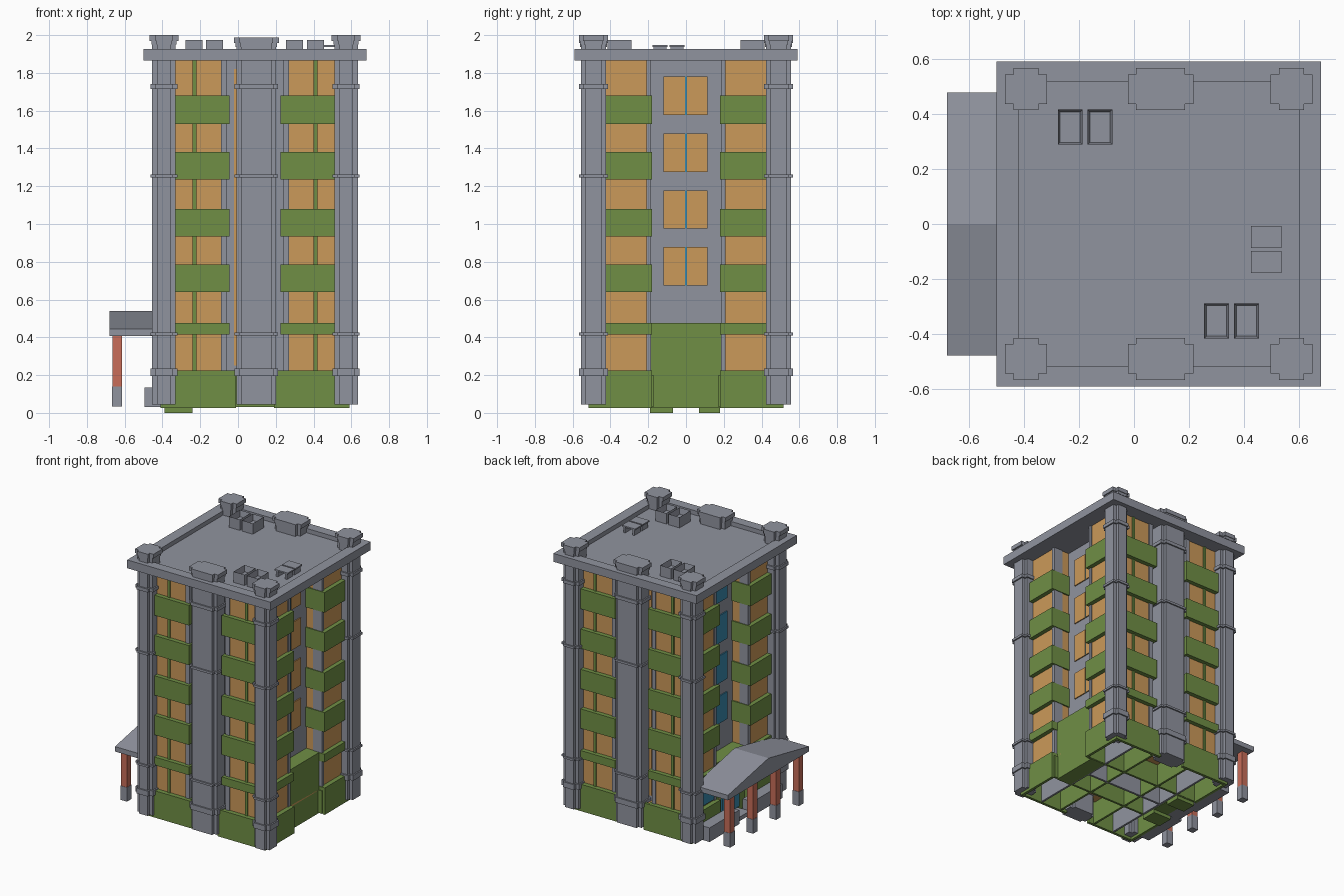
import bpy, bmesh


def material(name, r, g, b):
    m = bpy.data.materials.new(name)
    m.diffuse_color = (r, g, b, 1)
    return m


GRAY = material("concrete_gray", 0.28, 0.295, 0.345)
ORANGE = material("window_orange", 0.60, 0.32, 0.10)
GREEN = material("panel_green", 0.16, 0.275, 0.06)
RED = material("pillar_red", 0.58, 0.155, 0.10)
BLUE = material("glass_blue", 0.04, 0.25, 0.42)

CX = 0.09  # the tower is centred on this x


def finish(name, bm, mat):
    bmesh.ops.recalc_face_normals(bm, faces=bm.faces)
    me = bpy.data.meshes.new(name)
    bm.to_mesh(me)
    bm.free()
    me.materials.append(mat)
    ob = bpy.data.objects.new(name, me)
    bpy.context.collection.objects.link(ob)
    return ob


def add_box(bm, x0, x1, y0, y1, z0, z1):
    vs = [bm.verts.new((x, y, z)) for z in (z0, z1)
          for x, y in ((x0, y0), (x1, y0), (x1, y1), (x0, y1))]
    for f in ((3, 2, 1, 0), (4, 5, 6, 7), (0, 1, 5, 4),
              (1, 2, 6, 5), (2, 3, 7, 6), (3, 0, 4, 7)):
        bm.faces.new([vs[i] for i in f])


def boxes(name, mat, *items):
    bm = bmesh.new()
    for b in items:
        add_box(bm, *b)
    return finish(name, bm, mat)


def corner(sx, sy, u0, u1, v0, v1, z0, z1):
    """Box measured outward from the tower axis, mirrored to one quadrant."""
    xs = sorted((CX + sx * u0, CX + sx * u1))
    ys = sorted((sy * v0, sy * v1))
    return (*xs, *ys, z0, z1)


QUADS = [(sx, sy) for sx in (-1, 1) for sy in (-1, 1)]

# Central core with recessed walls on all four sides
boxes("core", GRAY, (-0.25, 0.43, -0.43, 0.43, 0.21, 1.88))

# Corner bays, pilasters, mullions and green balcony bands
BANDS = [(0.415, 0.475), (0.64, 0.785), (0.935, 1.08), (1.235, 1.38), (1.53, 1.68)]
for sx, sy in QUADS:
    boxes("bay_windows", ORANGE, corner(sx, sy, 0.155, 0.465, 0.19, 0.48, 0.2, 1.88))
    boxes("bay_pilasters", GRAY,
          corner(sx, sy, 0.15, 0.18, 0.42, 0.488, 0.2, 1.88),
          corner(sx, sy, 0.40, 0.473, 0.185, 0.21, 0.2, 1.88))
    boxes("bay_mullion", GREEN, corner(sx, sy, 0.31, 0.33, 0.47, 0.488, 0.2, 1.88))
    boxes("balcony_bands", GREEN,
          *[corner(sx, sy, 0.135, 0.497, 0.18, 0.513, a, b) for a, b in BANDS])
    # Ground floor plinth walls, open underneath
    boxes("plinth_walls", GREEN,
          corner(sx, sy, 0.10, 0.50, 0.495, 0.515, 0.025, 0.225),
          corner(sx, sy, 0.48, 0.50, 0.18, 0.515, 0.025, 0.225),
          corner(sx, sy, 0.135, 0.49, 0.18, 0.50, 0.2, 0.225))

# Green blocks filling the lower part of the side recesses
for sx in (-1, 1):
    xs = sorted((CX + sx * 0.33, CX + sx * 0.45))
    boxes("recess_block", GREEN, (*xs, -0.185, 0.185, 0.025, 0.475))

# Recess windows: orange on the right, blue on the left
for x0, x1, mat in ((0.428, 0.438, ORANGE), (-0.258, -0.248, BLUE)):
    boxes("recess_windows", mat,
          *[(x0, x1, y0, y1, z, z + 0.203) for z in (0.675, 0.975, 1.275, 1.577)
            for y0, y1 in ((-0.12, -0.006), (0.006, 0.115))])
    boxes("window_mullions", BLUE,
          *[(x0, x1 - 0.004, -0.006, 0.006, z, z + 0.203)
            for z in (0.675, 0.975, 1.275, 1.577)])
# Narrow windows beside the middle columns
for sy in (-1, 1):
    ys = sorted((sy * 0.428, sy * 0.437))
    boxes("slot_window", ORANGE, (-0.022, 0.10, *ys, 0.25, 1.82))


# Plus-shaped columns with bands and capitals
def plus(cx, cy, w, n, g, z0, z1):
    return [(cx - w - g, cx + w + g, cy - 0.045 - g, cy + 0.045 + g, z0, z1),
            (cx - n - g, cx + n + g, cy - 0.067 - g, cy + 0.067 + g, z0, z1)]


def column(name, cx, cy, w, n, top):
    items = plus(cx, cy, w, n, 0, 0.045, top - 0.03)
    for z0, z1 in ((0.195, 0.235), (0.41, 0.425), (1.245, 1.262), (1.715, 1.74)):
        items += plus(cx, cy, w, n, 0.01, z0, z1)
    items += plus(cx, cy, w, n, 0.004, top - 0.05, top - 0.03)
    items += plus(cx, cy, w + 0.005, n, 0.009, top - 0.03, top)
    boxes(name, GRAY, *items)


for sy in (-1, 1):
    for sx in (-1, 1):
        column("corner_column", CX + sx * 0.482, sy * 0.49, 0.062, 0.036, 2.0)
    column("middle_column", 0.097, sy * 0.49, 0.105, 0.08, 1.988)

# Roof slab and parapet
boxes("roof_deck", GRAY, (-0.49, 0.67, -0.58, 0.58, 1.868, 1.895))
boxes("parapet", GRAY,
      (-0.5, -0.42, -0.59, 0.59, 1.865, 1.927), (0.6, 0.68, -0.59, 0.59, 1.865, 1.927),
      (-0.42, 0.6, -0.59, -0.517, 1.865, 1.927), (-0.42, 0.6, 0.517, 0.59, 1.865, 1.927))

# Rooftop vent boxes with hollow tops
for x0, y0 in ((-0.277, 0.288), (-0.169, 0.288), (0.255, -0.416), (0.364, -0.416)):
    bm = bmesh.new()
    add_box(bm, x0, x0 + 0.09, y0, y0 + 0.128, 1.89, 1.975)
    top = max(bm.faces, key=lambda f: f.calc_center_median().z)
    bmesh.ops.inset_region(bm, faces=[top], thickness=0.013)
    bmesh.ops.inset_region(bm, faces=[top], thickness=0.012, depth=-0.045)
    finish("roof_vent", bm, GRAY)

# Low rooftop hatches on legs
for y0 in (-0.178, -0.088):
    boxes("roof_hatch", GRAY,
          (0.425, 0.535, y0, y0 + 0.08, 1.938, 1.948),
          (0.435, 0.45, y0 + 0.005, y0 + 0.075, 1.89, 1.94),
          (0.51, 0.525, y0 + 0.005, y0 + 0.075, 1.89, 1.94))

# Entrance porch: gabled roof profile pulled along x
bm = bmesh.new()
profile = [(-0.477, 0.408), (0.477, 0.408), (0.477, 0.445), (0, 0.54), (-0.477, 0.445)]
face = bm.faces.new([bm.verts.new((-0.68, y, z)) for y, z in profile])
ext = bmesh.ops.extrude_face_region(bm, geom=[face])
bmesh.ops.translate(bm, vec=(0.28, 0, 0),
                    verts=[v for v in ext["geom"] if isinstance(v, bmesh.types.BMVert)])
finish("porch_roof", bm, GRAY)

# Porch pillars with gray feet
for y in (-0.405, -0.135, 0.135, 0.405):
    boxes("porch_pillar", RED, (-0.665, -0.615, y - 0.025, y + 0.025, 0.14, 0.41))
    boxes("pillar_foot", GRAY, (-0.667, -0.613, y - 0.027, y + 0.027, 0.035, 0.14))

# Low entrance walls, step and blue ground-floor glass
boxes("entrance_walls", GRAY,
      (-0.495, -0.41, 0.08, 0.43, 0.03, 0.135), (-0.495, -0.41, -0.43, -0.08, 0.03, 0.135),
      (-0.47, -0.36, -0.08, 0.08, 0.03, 0.06))
boxes("entrance_glass", BLUE,
      (-0.369, -0.36, -0.1, 0.1, 0.06, 0.36),
      (-0.383, -0.374, 0.22, 0.41, 0.235, 0.4), (-0.383, -0.374, -0.41, -0.22, 0.235, 0.4))

# Underside: open rooms divided by partitions
boxes("room_ceiling", ORANGE, (-0.36, 0.54, -0.48, 0.48, 0.195, 0.212))
boxes("green_partitions", GREEN,
      *[(-0.39, 0.57, y - 0.008, y + 0.008, 0.03, 0.2) for y in (-0.18, 0.18)],
      *[(x - 0.008, x + 0.008, -0.5, 0.5, 0.03, 0.2) for x in (-0.06, 0.24)])
boxes("gray_partitions", GRAY,
      (-0.24, -0.225, -0.5, 0.5, 0.03, 0.2), (0.405, 0.42, -0.5, 0.5, 0.03, 0.2),
      (-0.25, 0.43, -0.008, 0.008, 0.03, 0.2), (-0.05, 0.23, -0.17, 0.17, 0.17, 0.195))
boxes("ground_pads", GREEN,
      (-0.39, -0.24, -0.19, -0.07, 0.0, 0.025), (-0.39, -0.24, 0.07, 0.18, 0.0, 0.025))
